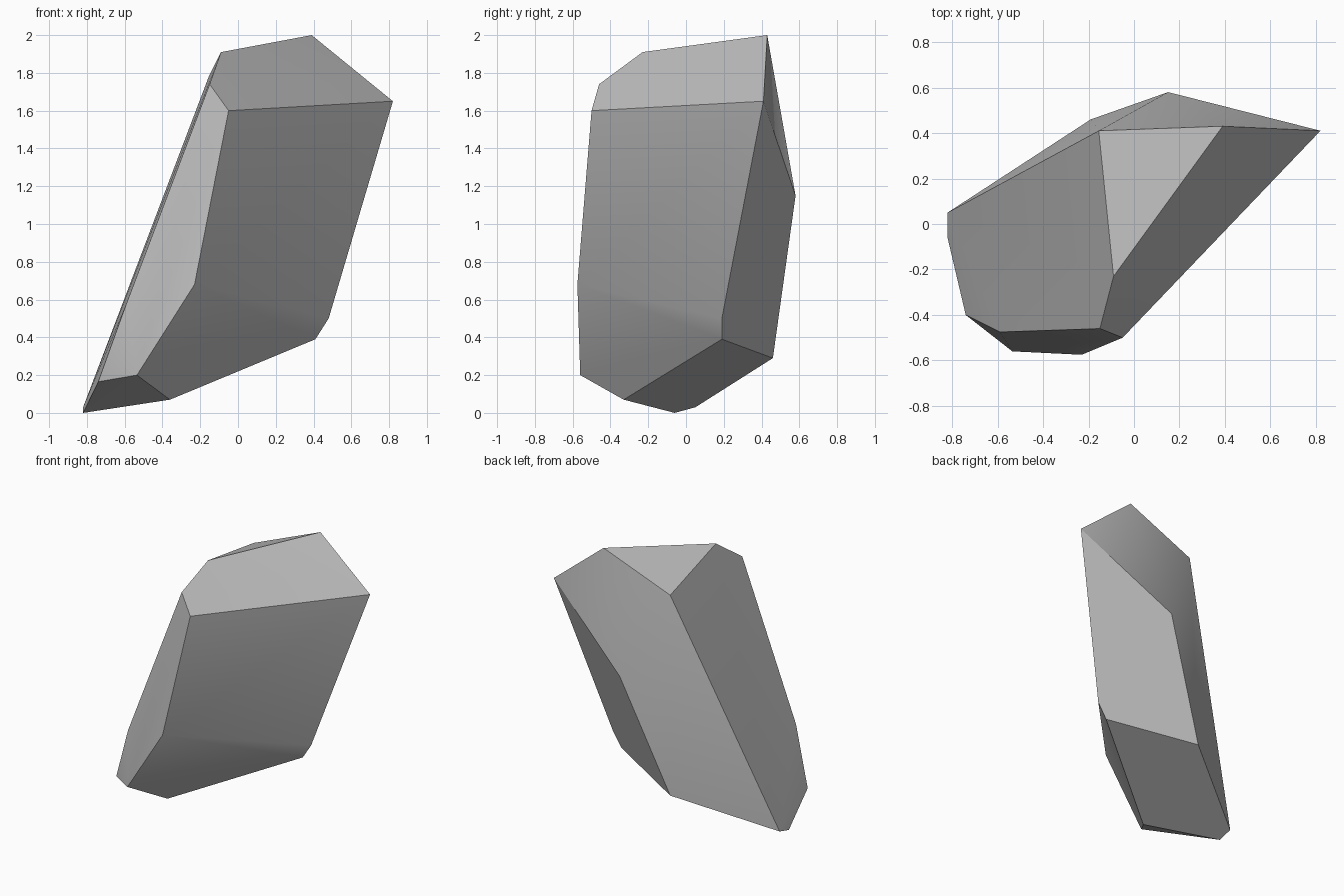
import bpy
import bmesh
import math

# Remove the default cube only
default_cube = bpy.data.objects.get("Cube")
if default_cube:
    bpy.data.objects.remove(default_cube, do_unlink=True)


def make_material(name, colour):
    material = bpy.data.materials.new(name)
    material.use_nodes = True
    material.diffuse_color = colour
    shader = next(n for n in material.node_tree.nodes if n.type == "BSDF_PRINCIPLED")
    shader.inputs["Base Color"].default_value = colour
    return material


# Corners of the faceted stone, grouped by the region they bound
crown = [(.39, .43, 2), (-.09, -.23, 1.91), (-.15, -.46, 1.74),
         (-.05, -.5, 1.6), (.82, .41, 1.65), (-.155, .41, 1.78)]
waist = [(.15, .58, 1.15), (-.23, -.575, .68), (-.59, -.475, .58),
         (.48, .19, .5), (.41, .19, .39), (-.19, .46, .29)]
foot = [(-.535, -.56, .2), (-.74, -.4, .165), (-.36, -.33, .07),
        (-.82, -.06, 0), (-.82, .05, .03)]


def build_stone(name, corners, material):
    """Wrap a convex skin around the corners and merge the flat facets."""
    bm = bmesh.new()
    for corner in corners:
        bm.verts.new(corner)
    bmesh.ops.convex_hull(bm, input=bm.verts[:])
    bmesh.ops.dissolve_limit(bm, angle_limit=math.radians(2),
                             verts=bm.verts[:], edges=bm.edges[:])
    bmesh.ops.recalc_face_normals(bm, faces=bm.faces[:])
    mesh = bpy.data.meshes.new(name)
    bm.to_mesh(mesh)
    bm.free()
    mesh.materials.append(material)
    stone = bpy.data.objects.new(name, mesh)
    bpy.context.collection.objects.link(stone)
    return stone


grey = make_material("stone grey", (.5, .5, .5, 1))
stone = build_stone("rock", crown + waist + foot, grey)

# Soften shallow creases while keeping the facet edges crisp
bpy.ops.object.select_all(action="DESELECT")
stone.select_set(True)
bpy.context.view_layer.objects.active = stone
bpy.ops.object.shade_smooth_by_angle(angle=math.radians(30))
